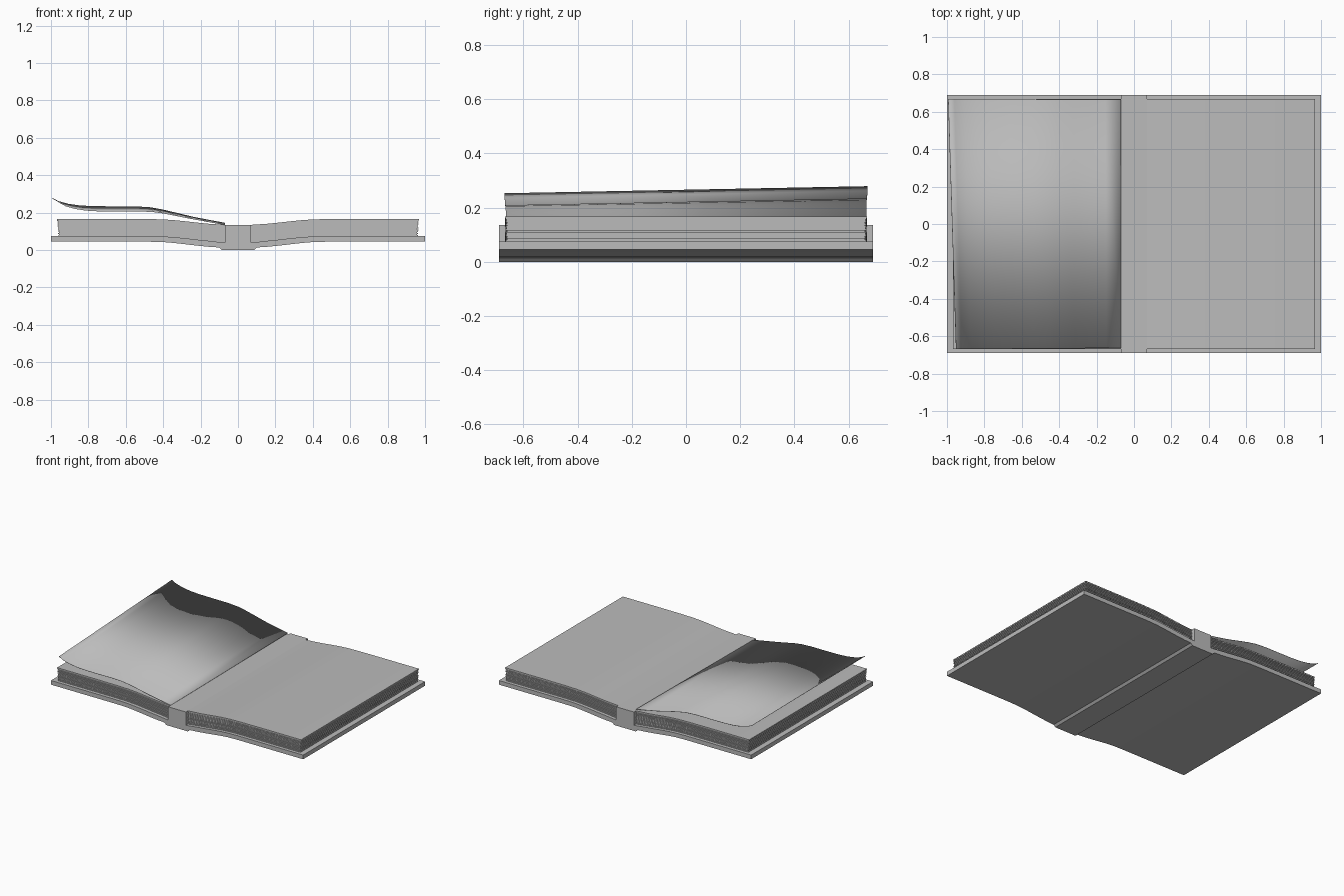
import bpy, random

if "Cube" in bpy.data.objects:
    bpy.data.objects.remove(bpy.data.objects["Cube"])

random.seed(3)
mat = bpy.data.materials.new("plain grey")
mat.diffuse_color = (0.5, 0.5, 0.5, 1)
mat.use_nodes = True
mat.node_tree.nodes["Principled BSDF"].inputs["Base Color"].default_value = mat.diffuse_color


def finish(name, verts, faces, angle=0.35):
    mesh = bpy.data.meshes.new(name)
    mesh.from_pydata(verts, [], faces)
    mesh.materials.append(mat)
    obj = bpy.data.objects.new(name, mesh)
    bpy.context.collection.objects.link(obj)
    bpy.context.view_layer.objects.active = obj
    obj.select_set(True)
    bpy.ops.object.shade_smooth_by_angle(angle=angle)
    obj.select_set(False)
    return obj


def slab(bottom, top, y, verts, faces):
    """Solid between two curves of equal point count, running from -y to y."""
    n, base = len(bottom), len(verts)
    for (xb, zb), (xt, zt) in zip(bottom, top):
        verts += [(xb, -y, zb), (xb, y, zb), (xt, y, zt), (xt, -y, zt)]
    for i in range(n - 1):
        a, b = base + 4 * i, base + 4 * i + 4
        for k in range(4):
            m = (k + 1) % 4
            faces.append((a + k, b + k, b + m, a + m))
    e = base + 4 * (n - 1)
    faces.append((base, base + 1, base + 2, base + 3))
    faces.append((e + 3, e + 2, e + 1, e))


def fix_and_flip(obj, mirror):
    import bmesh
    bm = bmesh.new()
    bm.from_mesh(obj.data)
    if mirror:
        for v in bm.verts:
            v.co.x *= -1
    bmesh.ops.recalc_face_normals(bm, faces=bm.faces)
    bm.to_mesh(obj.data)
    bm.free()


# half-book curves: x, cover underside, cover top, page block top
CURVE = [(0.07, 0.012, 0.040, 0.135), (0.10, 0.014, 0.043, 0.137),
         (0.16, 0.018, 0.050, 0.141), (0.22, 0.024, 0.056, 0.147),
         (0.28, 0.031, 0.063, 0.154), (0.34, 0.038, 0.069, 0.160),
         (0.40, 0.043, 0.073, 0.164), (0.48, 0.045, 0.075, 0.166),
         (0.65, 0.045, 0.075, 0.167), (1.00, 0.045, 0.075, 0.167)]
SHEETS = 18

for side, mirror in (("right", False), ("left", True)):
    # cover board
    v, f = [], []
    slab([(c[0], c[1]) for c in CURVE], [(c[0], c[2]) for c in CURVE], 0.69, v, f)
    fix_and_flip(finish(side + "_cover", v, f), mirror)

    # stack of thin sheets with slightly uneven edges
    v, f = [], []
    for i in range(SHEETS):
        inset = 0.005 * (i % 2) + random.uniform(0, 0.002)
        if i == SHEETS - 1:
            inset = 0.0
        end = 0.962 + 0.006 * i / SHEETS - inset

        def level(t):
            return [(min(c[0], end), c[2] + (c[3] - c[2]) * t) for c in CURVE]
        slab(level(i / SHEETS), level((i + 1) / SHEETS), 0.667 - inset, v, f)
    fix_and_flip(finish(side + "_pages", v, f), mirror)

# spine block with flared foot
outline = [(0.085, 0.0), (0.10, 0.014), (0.07, 0.040), (0.07, 0.135)]
outline += [(-x, z) for x, z in reversed(outline)]
n = len(outline)
v = [(x, y, z) for y in (-0.69, 0.69) for x, z in outline]
f = [tuple(range(n)), tuple(range(2 * n - 1, n - 1, -1))]
f += [(i, i + n, (i + 1) % n + n, (i + 1) % n) for i in range(n)]
fix_and_flip(finish("spine", v, f), False)

# lifted loose page, twisted so the back edge is higher: x, front z, back z
PAGE = [(-0.07, 0.136, 0.146), (-0.15, 0.150, 0.161), (-0.24, 0.166, 0.179),
        (-0.32, 0.181, 0.199), (-0.40, 0.197, 0.218), (-0.46, 0.205, 0.229),
        (-0.54, 0.209, 0.234), (-0.65, 0.208, 0.234), (-0.76, 0.209, 0.235),
        (-0.83, 0.213, 0.239), (-0.89, 0.222, 0.248), (-0.94, 0.236, 0.262),
        (-0.972, 0.253, 0.279)]
v, f = [], []
for x, z0, z1 in PAGE:
    s = (x + 0.07) / 0.9
    v += [(x - 0.007 * s, -0.663 + 0.006 * s, z0), (x + 0.007 * s, 0.665 - 0.004 * s, z1)]
v = [((x - 0.014 * (x + 0.07) / -0.9 * (1 if y > 0 else -1)), y, z) for x, y, z in v]
for i in range(len(PAGE) - 1):
    a = 2 * i
    f.append((a, a + 1, a + 3, a + 2))
page = finish("lifted_page", v, f, 0.6)
page.data.flip_normals() if page.data.polygons[0].normal.z < 0 else None
mod = page.modifiers.new("paper", "SOLIDIFY")
mod.thickness = 0.002
